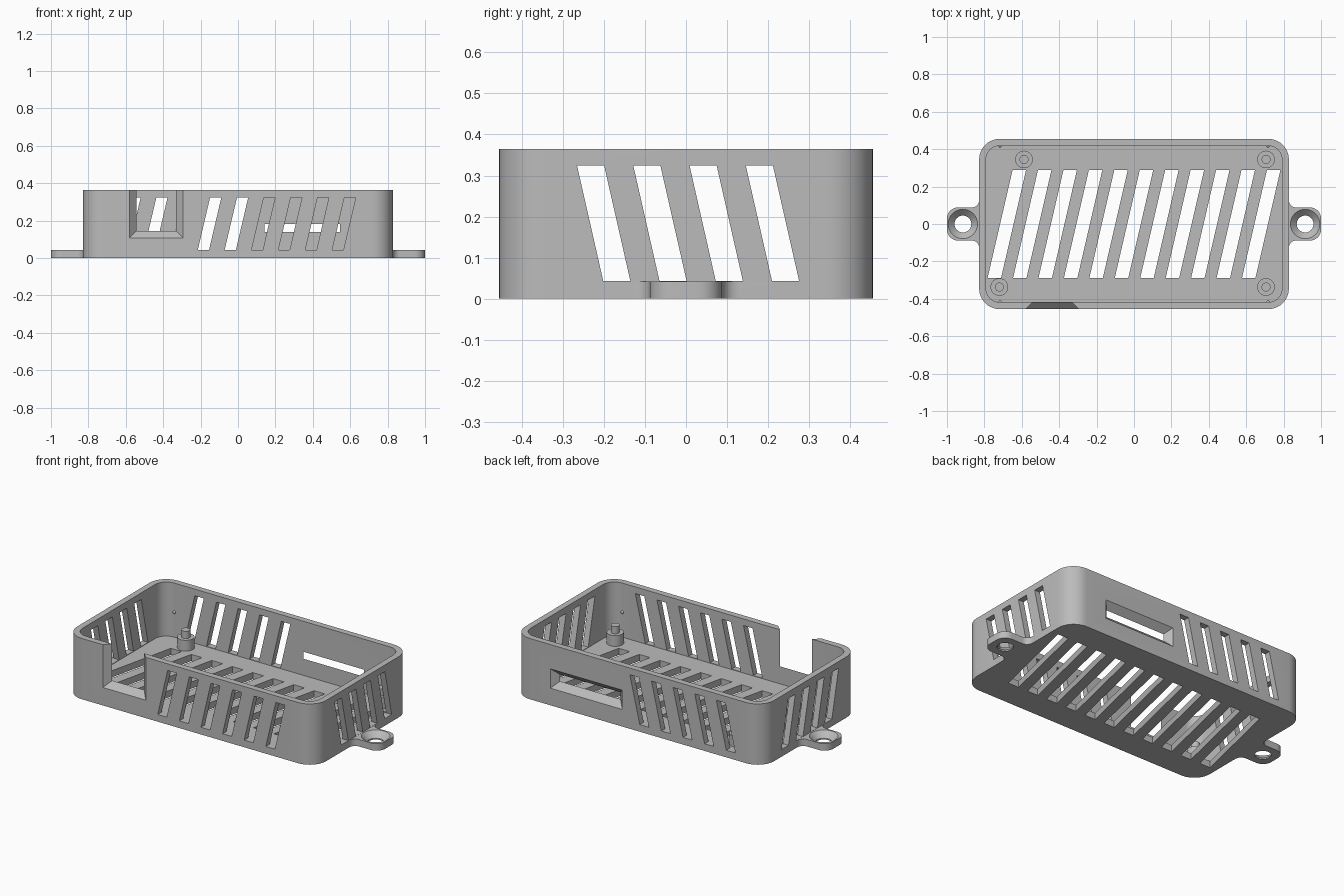
import bpy, bmesh
from math import sin, cos, pi, radians

if "Cube" in bpy.data.objects:
    bpy.data.objects.remove(bpy.data.objects["Cube"], do_unlink=True)

grey = bpy.data.materials.new("matte_grey")
grey.use_nodes = True
tone = (0.5, 0.5, 0.5, 1)
grey.diffuse_color = tone
grey.node_tree.nodes["Principled BSDF"].inputs["Base Color"].default_value = tone

HX, HY, H = 0.828, 0.455, 0.365   # half length, half depth, height
WALL, FLOOR, TAB = 0.037, 0.04, 0.042


def arc(cx, cy, r, a0, a1, n=10):
    angles = [radians(a0 + (a1 - a0) * i / n) for i in range(n + 1)]
    return [(cx + r * cos(a), cy + r * sin(a)) for a in angles]


def rounded(hx, hy, r):
    x, y = hx - r, hy - r
    return (arc(x, y, r, 0, 90) + arc(-x, y, r, 90, 180)
            + arc(-x, -y, r, 180, 270) + arc(x, -y, r, 270, 360))


def rect(u0, u1, v0, v1):
    return [(u0, v0), (u1, v0), (u1, v1), (u0, v1)]


def slot(centre, width, v0, v1, lean):
    """Slanted slot outline; lean is the shift from bottom to top."""
    b, t, w = centre - lean / 2, centre + lean / 2, width / 2
    return [(b - w, v0), (b + w, v0), (t + w, v1), (t - w, v1)]


def loft(bm, axis, loop_a, pos_a, loop_b, pos_b):
    """Closed solid between two outlines lying across the given axis."""
    def place(u, v, w):
        return {"x": (w, u, v), "y": (u, w, v), "z": (u, v, w)}[axis]
    a = [bm.verts.new(place(u, v, pos_a)) for u, v in loop_a]
    b = [bm.verts.new(place(u, v, pos_b)) for u, v in loop_b]
    faces = [bm.faces.new(a), bm.faces.new(b)]
    for i in range(len(a)):
        j = (i + 1) % len(a)
        faces.append(bm.faces.new((a[i], a[j], b[j], b[i])))
    bmesh.ops.recalc_face_normals(bm, faces=faces)


def prism(bm, axis, loop, lo, hi):
    loft(bm, axis, loop, lo, loop, hi)


def finish(bm, name):
    mesh = bpy.data.meshes.new(name)
    bm.to_mesh(mesh)
    bm.free()
    mesh.materials.append(grey)
    ob = bpy.data.objects.new(name, mesh)
    bpy.context.collection.objects.link(ob)
    return ob


def select(ob):
    bpy.ops.object.select_all(action='DESELECT')
    bpy.context.view_layer.objects.active = ob
    ob.select_set(True)


def cut(ob, bm):
    cutter = finish(bm, "cutter")
    cutter.hide_render = True
    mod = ob.modifiers.new("cut", 'BOOLEAN')
    mod.operation, mod.solver, mod.object = 'DIFFERENCE', 'EXACT', cutter
    select(ob)
    bpy.ops.object.modifier_apply(modifier=mod.name)
    bpy.data.objects.remove(cutter, do_unlink=True)


def smooth(ob):
    select(ob)
    bpy.ops.object.shade_smooth_by_angle(angle=radians(30))


# Open tray
bm = bmesh.new()
prism(bm, "z", rounded(HX, HY, 0.11), 0, H)
tray = finish(bm, "tray")
bm = bmesh.new()
prism(bm, "z", rounded(HX - WALL, HY - WALL, 0.11 - WALL), FLOOR, H + 0.1)
cut(tray, bm)

# Slanted vents in the floor and walls
bm = bmesh.new()
for i in range(11):
    prism(bm, "z", slot(0.136 * (i - 5), 0.072, -0.29, 0.29, 0.134), -0.05, FLOOR + 0.02)
cut(tray, bm)

bm = bmesh.new()
Z0, Z1 = 0.043, 0.325
for side, indices in ((-1, range(6)), (1, range(-3, 2))):
    for i in indices:
        outline = slot(-0.152 + 0.1437 * i, 0.06, Z0, Z1, 0.066)
        prism(bm, "y", outline, side * (HY - 0.06), side * (HY + 0.05))
for side in (-1, 1):
    for i in range(4):
        outline = slot(0.005 + 0.137 * (i - 1.5), 0.066, Z0, Z1, -0.064)
        prism(bm, "x", outline, side * (HX - 0.06), side * (HX + 0.05))
cut(tray, bm)


# Flared openings: front notch and rear port, widening outwards at 45 degrees
def flare(bm, side, u0, u1, v0, v1):
    grow = WALL + 0.02
    inner, outer = side * (HY - WALL - 0.01), side * (HY + 0.01)
    s, e = -0.01, grow - 0.01
    loft(bm, "y", rect(u0 - s, u1 + s, v0 - s, v1 + s), inner,
         rect(u0 - e, u1 + e, v0 - e, v1 + e), outer)


bm = bmesh.new()
flare(bm, -1, -0.543, -0.331, 0.145, H + 0.1)
flare(bm, 1, 0.142, 0.545, 0.14, 0.182)
cut(tray, bm)
smooth(tray)

# Mounting tabs with countersunk holes
for side, label in ((1, "left"), (-1, "right")):
    half = arc(0.868, -0.128, 0.04, 180, 90, 8) + arc(0.942, -0.03, 0.058, -90, 0, 8)
    half = [(HX - 0.02, -0.128)] + half
    outline = half + [(x, -y) for x, y in reversed(half)]
    bm = bmesh.new()
    prism(bm, "z", [(side * x, y) for x, y in outline], 0, TAB)
    tab = finish(bm, label + "_mounting_tab")
    centre = side * 0.915
    bm = bmesh.new()
    ring = [arc(centre, 0, r, 0, 348.75, 31) for r in (0.045, 0.079)]
    prism(bm, "z", ring[0], -0.05, 0.02)
    cut(tab, bm)
    bm = bmesh.new()
    loft(bm, "z", ring[0], 0.008, ring[1], TAB + 0.0005)
    cut(tab, bm)
    smooth(tab)

# Board posts, each with a locating pin
posts = {"back_right": (-0.588, 0.345), "back_left": (0.706, 0.345),
         "front_right": (-0.72, -0.337), "front_left": (0.706, -0.337)}
for label, (x, y) in posts.items():
    bm = bmesh.new()
    prism(bm, "z", arc(x, y, 0.047, 0, 348.75, 31), FLOOR - 0.01, 0.105)
    prism(bm, "z", arc(x, y, 0.024, 0, 348.75, 31), 0.1, 0.148)
    smooth(finish(bm, label + "_post"))

# Small snap bumps on the inner long walls
for sx in (-1, 1):
    for sy in (-1, 1):
        bm = bmesh.new()
        bmesh.ops.create_uvsphere(bm, u_segments=12, v_segments=8, radius=0.009)
        bmesh.ops.translate(bm, verts=bm.verts, vec=(sx * 0.716, sy * (HY - WALL), 0.19))
        name = ("left" if sx > 0 else "right") + ("_back" if sy > 0 else "_front")
        smooth(finish(bm, name + "_snap_bump"))
